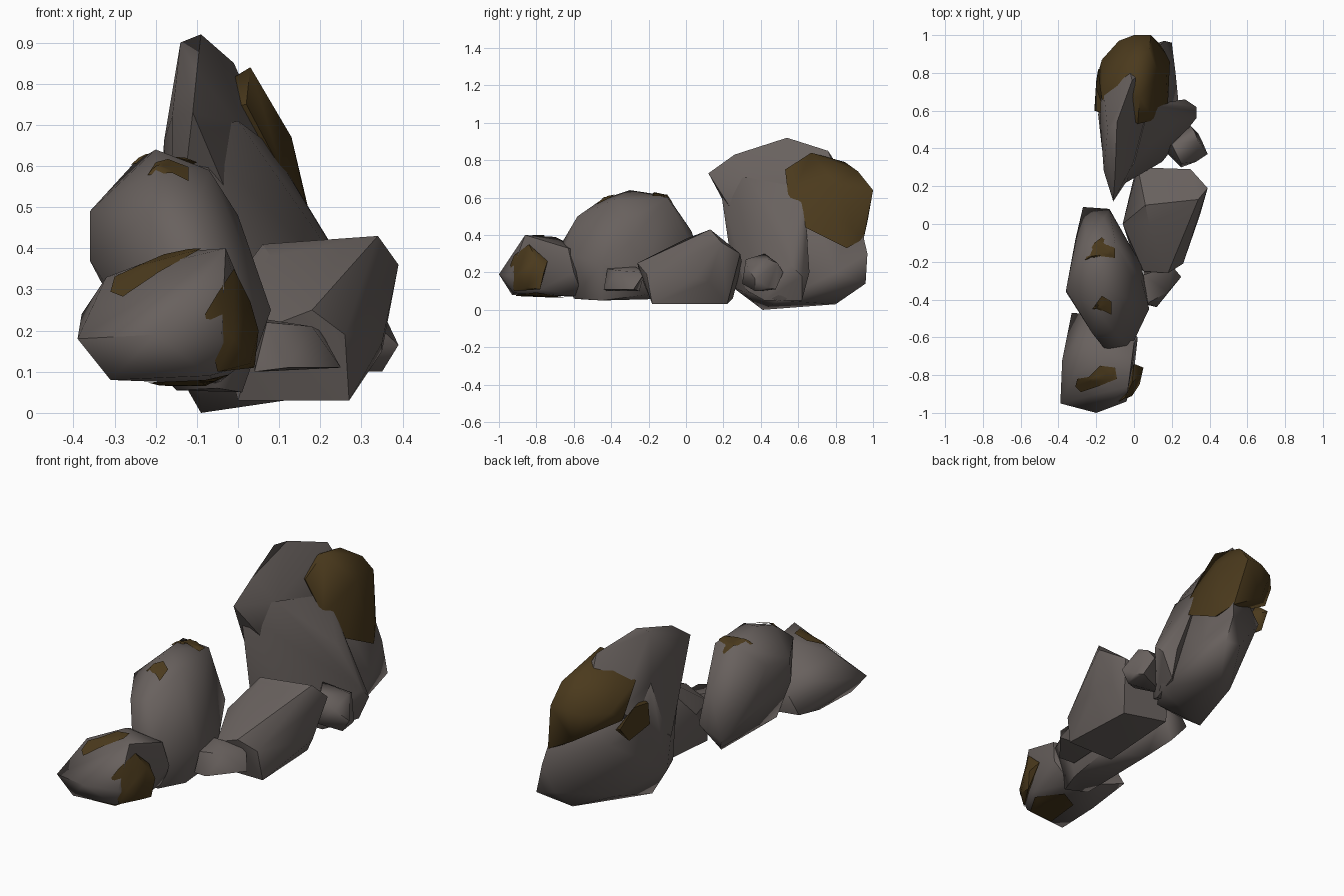
import bpy
import bmesh
import math
from mathutils import Vector
from mathutils.bvhtree import BVHTree

default_cube = bpy.data.objects.get("Cube")
if default_cube:
    bpy.data.objects.remove(default_cube, do_unlink=True)


def make_material(name, colour):
    material = bpy.data.materials.new(name)
    material.use_nodes = True
    material.diffuse_color = (*colour, 1)
    shader = material.node_tree.nodes["Principled BSDF"]
    shader.inputs["Base Color"].default_value = (*colour, 1)
    shader.inputs["Roughness"].default_value = 0.9
    return material


stone = make_material("grey stone", (0.14, 0.12, 0.112))
moss = make_material("brown moss", (0.07, 0.042, 0.012))


def finish(name, bm, material, angle):
    """Turn a bmesh into a shaded object."""
    mesh = bpy.data.meshes.new(name)
    bm.to_mesh(mesh)
    bm.free()
    mesh.materials.append(material)
    obj = bpy.data.objects.new(name, mesh)
    bpy.context.collection.objects.link(obj)
    bpy.ops.object.select_all(action='DESELECT')
    obj.select_set(True)
    bpy.context.view_layer.objects.active = obj
    bpy.ops.object.shade_smooth_by_angle(angle=math.radians(angle))
    return obj


def boulder(name, corners, material=stone, angle=55):
    """Faceted stone wrapped tightly around its corner points."""
    bm = bmesh.new()
    for corner in corners:
        bm.verts.new(corner)
    hull = bmesh.ops.convex_hull(bm, input=bm.verts)
    loose = [v for v in hull["geom_interior"] if isinstance(v, bmesh.types.BMVert)]
    bmesh.ops.delete(bm, geom=loose, context='VERTS')
    bmesh.ops.recalc_face_normals(bm, faces=bm.faces)
    return finish(name, bm, material, angle)


def patch(name, rock, outline, side=1):
    """Thin moss skin draped on the top (side 1) or underside (side -1) of a rock."""
    source = bmesh.new()
    source.from_mesh(rock.data)
    tree = BVHTree.FromBMesh(source)
    source.free()
    lift = Vector((0, 0, 0.009 * side))
    centre = sum((Vector(p) for p in outline), Vector((0, 0))) / len(outline)
    bm = bmesh.new()

    def drape(point):
        hit = tree.ray_cast(Vector((*point, 3 * side)), Vector((0, 0, -side)))[0]
        return bm.verts.new(hit + lift) if hit else None

    middle = drape(centre)
    steps = 5
    rings = [[drape(centre.lerp(Vector(p), (k + 1) / steps)) for p in outline]
             for k in range(steps)]
    count = len(outline)
    for i in range(count):
        j = (i + 1) % count
        triangles = [(middle, rings[0][i], rings[0][j])]
        for inner, outer in zip(rings, rings[1:]):
            triangles.append((inner[i], outer[i], outer[j]))
            triangles.append((inner[i], outer[j], inner[j]))
        for corners in triangles:
            if all(corners):
                bm.faces.new(corners)
    bmesh.ops.recalc_face_normals(bm, faces=bm.faces)
    if sum(f.normal.z for f in bm.faces) * side < 0:
        bmesh.ops.reverse_faces(bm, faces=bm.faces)
    finish(name, bm, moss, 60)


# Low rock at the front
front_rock = boulder("front_rock", [
    (-.39, -.95, .18), (-.2, -1, .19), (-.04, -.94, .18), (-.31, -.93, .08),
    (-.07, -.92, .09), (.0, -.78, .11), (-.03, -.86, .4), (-.16, -.7, .39),
    (-.32, -.8, .33), (-.38, -.72, .24), (-.33, -.47, .14), (-.22, -.48, .28),
    (.0, -.63, .33), (.02, -.6, .2), (-.3, -.68, .08), (-.05, -.55, .07)])
patch("front_rock_top_moss", front_rock, [
    (-.31, -.86), (-.28, -.89), (-.19, -.86), (-.09, -.82),
    (-.1, -.76), (-.18, -.75), (-.24, -.81), (-.3, -.82)])
patch("front_rock_under_moss", front_rock, [
    (-.22, -.91), (-.08, -.91), (-.02, -.8), (-.08, -.64), (-.19, -.7)], -1)
boulder("front_rock_side_moss", [
    (.05, -.76, .2), (.04, -.78, .11), (.03, -.8, .27), (-.01, -.84, .35),
    (-.08, -.94, .24), (-.05, -.92, .29), (-.01, -.91, .18), (-.05, -.92, .1),
    (.0, -.74, .26), (.03, -.85, .12)], moss)

# Domed rock in the left middle
dome_rock = boulder("dome_rock", [
    (-.2, -.3, .64), (-.1, -.1, .6), (-.25, -.1, .61), (-.07, -.38, .59),
    (-.2, -.45, .59), (-.36, -.35, .49), (-.36, -.36, .37), (-.33, -.2, .5),
    (-.31, -.08, .28), (-.27, .09, .2), (-.13, .08, .25), (-.16, .03, .42),
    (.04, -.3, .36), (.08, -.45, .25), (.04, -.22, .2), (-.14, -.68, .33),
    (-.02, -.66, .3), (-.05, -.6, .06), (.01, -.45, .05), (-.15, -.54, .055),
    (-.15, -.08, .06), (-.22, .03, .13), (.02, -.22, .08), (-.22, -.58, .48),
    (-.1, -.58, .5), (.0, -.3, .48)])
patch("dome_rock_back_moss", dome_rock, [
    (-.26, -.19), (-.18, -.17), (-.1, -.18), (-.1, -.13), (-.17, -.07), (-.21, -.1)])
patch("dome_rock_front_moss", dome_rock, [
    (-.22, -.45), (-.16, -.46), (-.12, -.48), (-.12, -.41), (-.17, -.38), (-.2, -.42)])

# Slanted rock in the right middle, with its two pebbles
boulder("slanted_rock", [
    (.18, -.26, .25), (.05, -.25, .2), (.34, .13, .43), (.08, .0, .38),
    (.06, .1, .41), (.39, .19, .36), (.35, .05, .17), (.26, -.21, .19),
    (.27, -.18, .03), (.0, -.18, .03), (.25, .22, .03), (.35, .12, .15),
    (.3, .29, .3), (.02, .3, .25), (.0, .25, .06), (-.06, .0, .25)], angle=32)
boulder("front_pebble", [
    (.07, -.42, .22), (.18, -.36, .21), (.25, -.28, .11), (.2, -.22, .2),
    (.04, -.42, .1), (.12, -.44, .11), (.05, -.27, .23), (.05, -.25, .1)])
boulder("back_pebble", [
    (.39, .37, .165), (.35, .37, .1), (.34, .48, .11), (.3, .52, .2),
    (.34, .44, .27), (.25, .3, .14), (.25, .32, .27), (.2, .42, .3),
    (.15, .4, .1), (.33, .33, .22), (.32, .49, .25), (.36, .44, .12)])

# Tall leaning rock at the back: overhanging head, broad base and side foot
boulder("tall_rock_head", [
    (-.11, .12, .73), (-.1, .26, .83), (-.09, .54, .92), (-.14, .5, .9),
    (-.01, .76, .85), (-.16, .28, .72), (-.18, .55, .66), (.0, .33, .7),
    (-.1, .24, .57), (-.16, .35, .3), (.03, .33, .4), (-.17, .8, .6),
    (.1, .62, .6), (.1, .85, .6), (-.05, .92, .6)])
boulder("tall_rock_base", [
    (-.12, .24, .57), (-.1, .25, .12), (-.09, .41, .0), (.1, .3, .1),
    (.25, .5, .05), (.1, .8, .03), (.2, .96, .14), (.22, .8, .2),
    (.1, .95, .16), (-.06, .68, .08), (-.19, .58, .42), (-.17, .4, .14),
    (.16, .97, .3), (-.13, .82, .42), (-.18, .55, .66), (.0, .35, .68),
    (.1, .65, .62), (.1, .9, .6)])
boulder("tall_rock_foot", [
    (.33, .56, .24), (.33, .62, .18), (.27, .66, .2), (.21, .64, .38),
    (.2, .54, .45), (.0, .32, .71), (.08, .63, .65), (.15, .33, .1),
    (.27, .62, .05), (.2, .42, .05), (-.11, .18, .68), (-.1, .24, .5),
    (-.1, .25, .2)])
boulder("tall_rock_moss", [
    (.02, .53, .75), (.11, .55, .58), (.03, .67, .84), (.0, .85, .79),
    (.08, .92, .74), (.13, .8, .67), (.17, .8, .5), (.17, .9, .42),
    (.19, .86, .33), (.18, .64, .44), (.0, 1, .64), (.09, 1, .64),
    (.14, .95, .38), (-.08, .97, .62), (-.17, .87, .62), (-.19, .8, .56),
    (-.12, .75, .75), (-.17, .66, .71), (-.02, .97, .47)], moss)
boulder("tall_rock_low_moss", [
    (-.2, .6, .58), (-.2, .72, .6), (-.21, .6, .47), (-.2, .76, .44),
    (-.19, .82, .52), (-.15, .58, .58), (-.15, .8, .5), (-.15, .6, .45)], moss)
